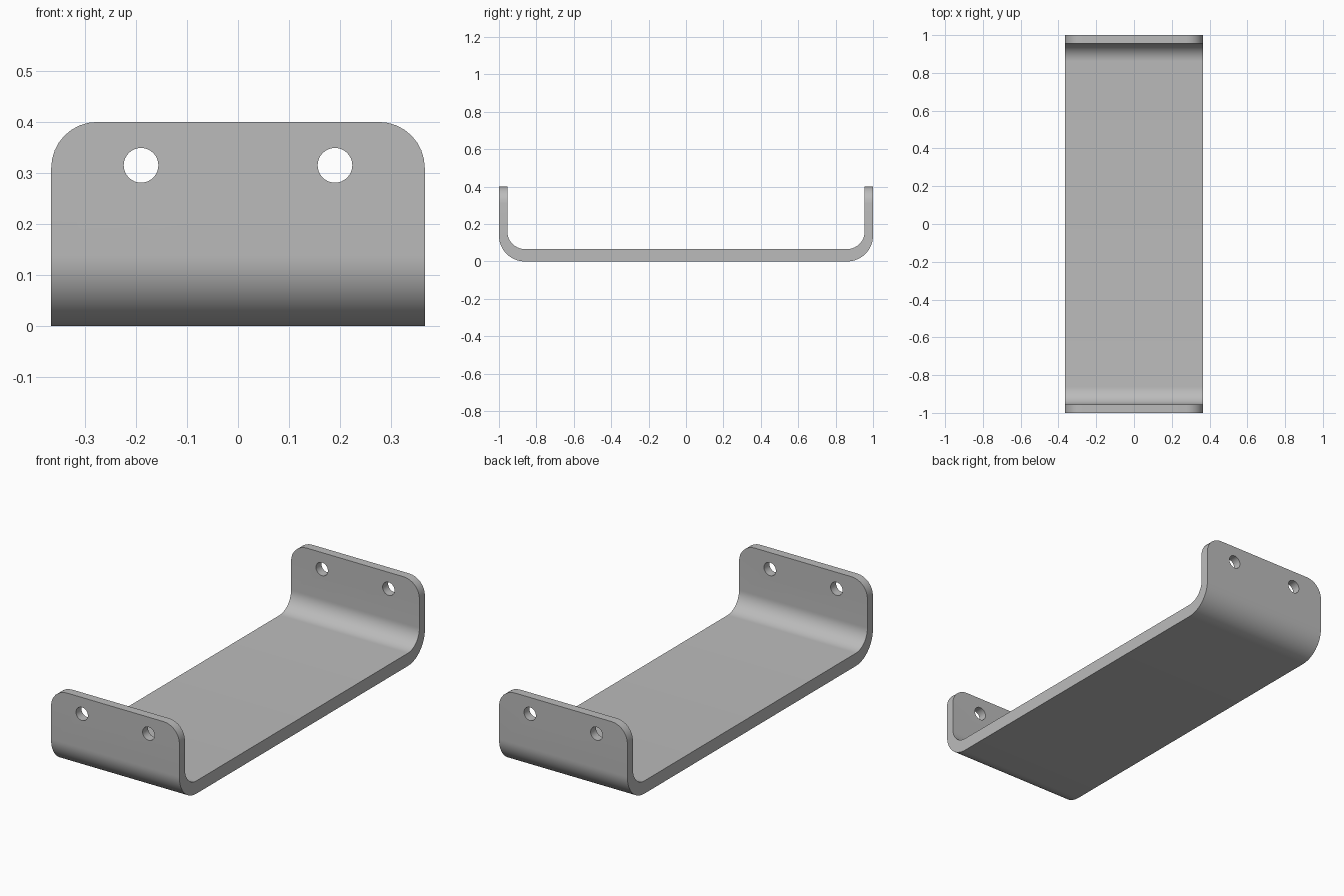
import bpy, bmesh
from math import sin, cos, pi, radians

if "Cube" in bpy.data.objects:
    bpy.data.objects.remove(bpy.data.objects["Cube"])

HALF_WIDTH, HALF_LENGTH, HEIGHT = 0.366, 1.0, 0.4
FLOOR, WALL = 0.066, 0.045
OUTER_R, INNER_R, CORNER_R = 0.138, 0.094, 0.09
HOLE_X, HOLE_Z, HOLE_R = 0.19, 0.315, 0.034
BEND_STEPS = 16

steel = bpy.data.materials.new("grey_metal")
steel.use_nodes = True
colour = (0.5, 0.5, 0.5, 1)
steel.diffuse_color = colour
steel.node_tree.nodes["Principled BSDF"].inputs["Base Color"].default_value = colour


def bend(y, z, r):
    """Quarter arc from the underside direction up to the end wall."""
    angles = [i / BEND_STEPS * pi / 2 for i in range(BEND_STEPS + 1)]
    return [(y + r * sin(a), z - r * cos(a)) for a in angles]


# Channel profile: outer bend, end wall top, inner bend, then mirrored
outer = bend(HALF_LENGTH - OUTER_R, OUTER_R, OUTER_R)
inner = bend(HALF_LENGTH - WALL - INNER_R, FLOOR + INNER_R, INNER_R)
half = outer + [(HALF_LENGTH, HEIGHT), (HALF_LENGTH - WALL, HEIGHT)] + inner[::-1]
profile = half + [(-y, z) for y, z in reversed(half)]

bm = bmesh.new()
face = bm.faces.new([bm.verts.new((-HALF_WIDTH, y, z)) for y, z in profile])
grown = bmesh.ops.extrude_face_region(bm, geom=[face])
new_verts = [g for g in grown["geom"] if isinstance(g, bmesh.types.BMVert)]
bmesh.ops.translate(bm, vec=(2 * HALF_WIDTH, 0, 0), verts=new_verts)

# Rounded upper corners of the end walls
corners = [e for e in bm.edges
           if all(v.co.z > HEIGHT - 0.001 for v in e.verts)
           and abs(e.verts[0].co.x - e.verts[1].co.x) < 0.001]
bmesh.ops.bevel(bm, geom=corners, offset=CORNER_R, segments=8, profile=0.5,
                affect='EDGES')
bmesh.ops.recalc_face_normals(bm, faces=bm.faces)
mesh = bpy.data.meshes.new("bracket")
bm.to_mesh(mesh)
bm.free()
bracket = bpy.data.objects.new("bracket", mesh)
bpy.context.collection.objects.link(bracket)
mesh.materials.append(steel)

# Screw holes through both end walls
for side, x in (("left", HOLE_X), ("right", -HOLE_X)):
    bpy.ops.mesh.primitive_cylinder_add(vertices=32, radius=HOLE_R, depth=3,
                                        location=(x, 0, HOLE_Z),
                                        rotation=(pi / 2, 0, 0))
    cutter = bpy.context.object
    cutter.name = side + "_hole_cutter"
    cutter.data.materials.append(steel)
    cut = bracket.modifiers.new(side + "_holes", 'BOOLEAN')
    cut.operation, cut.solver, cut.object = 'DIFFERENCE', 'EXACT', cutter
    bpy.ops.object.select_all(action='DESELECT')
    bracket.select_set(True)
    bpy.context.view_layer.objects.active = bracket
    bpy.ops.object.modifier_apply(modifier=cut.name)
    bpy.data.objects.remove(cutter)

bpy.ops.object.shade_smooth_by_angle(angle=radians(30))
